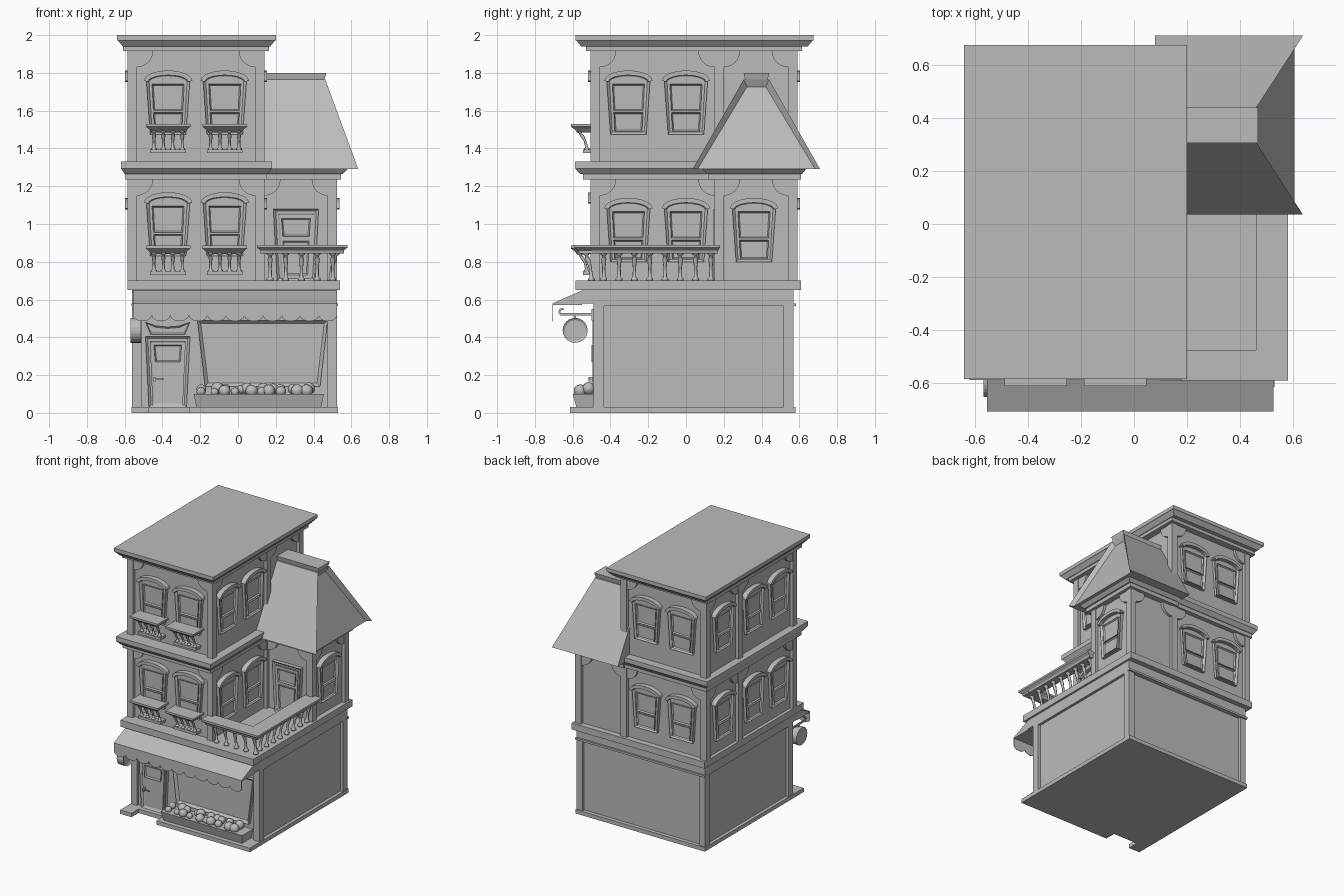
import bpy, bmesh, math, random
from mathutils import Matrix, Vector

if "Cube" in bpy.data.objects:
    bpy.data.objects.remove(bpy.data.objects["Cube"])

GREY = (0.5, 0.5, 0.5, 1)
mat = bpy.data.materials.new("plain_grey")
mat.use_nodes = True
mat.diffuse_color = GREY
mat.node_tree.nodes["Principled BSDF"].inputs["Base Color"].default_value = GREY
ID = Matrix.Identity(4)
FRONT, RIGHT, BACK, LEFT = 0, 90, 180, -90


def at(x, y, z, side=FRONT):
    """Wall frame: local x runs along the wall, local -y points outwards."""
    return Matrix.Translation((x, y, z)) @ Matrix.Rotation(math.radians(side), 4, 'Z')


def finish(name, bm, M=ID, smooth=False):
    bmesh.ops.recalc_face_normals(bm, faces=bm.faces)
    bm.transform(M)
    me = bpy.data.meshes.new(name)
    bm.to_mesh(me)
    bm.free()
    me.materials.append(mat)
    ob = bpy.data.objects.new(name, me)
    bpy.context.collection.objects.link(ob)
    for p in me.polygons:
        p.use_smooth = smooth
    return ob


def skin(bm, rings):
    rings = [[bm.verts.new(p) for p in r] for r in rings]
    n = len(rings[0])
    bm.faces.new(rings[0])
    bm.faces.new(rings[-1])
    for a, b in zip(rings, rings[1:]):
        for i in range(n):
            bm.faces.new((a[i], a[(i + 1) % n], b[(i + 1) % n], b[i]))


def loft_mesh(sections):
    bm = bmesh.new()
    skin(bm, [[(a, c, z), (b, c, z), (b, d, z), (a, d, z)] for a, b, c, d, z in sections])
    bmesh.ops.recalc_face_normals(bm, faces=bm.faces)
    return bm


def loft(name, *sections, M=ID):
    return finish(name, loft_mesh(sections), M)


def box(name, x0, x1, y0, y1, z0, z1, M=ID):
    return loft(name, (x0, x1, y0, y1, z0), (x0, x1, y0, y1, z1), M=M)


def plate(name, pts, depth, M, inset=0, sink=0, base=0):
    """Outline on a wall pushed outwards, optionally with a sunken inner panel."""
    bm = bmesh.new()
    skin(bm, [[(u, -d, v) for u, v in pts] for d in (base, base + depth)])
    bmesh.ops.recalc_face_normals(bm, faces=bm.faces)
    if inset:
        face = [f for f in bm.faces if f.normal.y < -0.99]
        bmesh.ops.inset_individual(bm, faces=face, thickness=inset, depth=-sink)
    return finish(name, bm, M)


def taper(low, high, v0, v1):
    return [(-low, v0), (low, v0), (high, v1), (-high, v1)]


def arc(r, a0, a1, n, cx=0, cz=0, rz=None):
    rz = rz or r
    angs = [math.radians(a0 + (a1 - a0) * i / n) for i in range(n + 1)]
    return [(cx + r * math.cos(a), cz + rz * math.sin(a)) for a in angs]


def post(name, M, height, r, lean):
    """Turned baluster that curves outwards as it rises."""
    bm = bmesh.new()
    rings = []
    for t, k in ((0, 1.5), (.08, 1.5), (.12, .8), (.45, .7), (.75, 1.1), (.88, .7), (.92, 1.5), (1, 1.5)):
        rings.append([(x, y - lean * t * t, height * t) for x, y in arc(r * k, 0, 315, 7)])
    skin(bm, rings)
    finish(name, bm, M, True)


def window(M):
    head = arc(.115, 0, 180, 10, cz=.28, rz=.045)
    plate("window_frame", [(-.095, 0), (.095, 0)] + head, .022, M, .015, .012)
    plate("upper_sash", taper(.078, .085, .125, .265), .012, M, .01, .01, base=.008)
    plate("lower_sash", taper(.072, .078, .015, .115), .016, M, .01, .01, base=.008)
    hood = arc(.128, 0, 180, 10, cz=.283, rz=.055) + arc(.105, 180, 0, 10, cz=.278, rz=.035)
    plate("window_hood", hood, .038, M)


def balconet(M):
    loft("balconet_rail", (-.085, .085, -.09, 0, .01), (-.105, .105, -.115, 0, .03),
         (-.118, .118, -.13, 0, .04), (-.118, .118, -.13, 0, .055), M=M)
    box("balconet_foot", -.095, .095, -.065, 0, -.1, -.08, M)
    for i in range(4):
        post("balconet_post", M @ Matrix.Translation((-.075 + .05 * i, -.045, -.082)), .1, .01, .045)


def spandrels(M, u0, u1):
    """Quarter-round brackets in the top corners of a wall bay."""
    for u, a in ((u0, -90), (u1, 180)):
        plate("bay_bracket", [(u, 0)] + arc(.085, a, a + 90, 6, cx=u), .02, M)


# ground floor
loft_base = [(-.565, -.615), (-.47, -.615), (-.47, -.53), (-.26, -.53), (-.26, -.615),
             (.53, -.615), (.53, .58), (-.565, .58)]
bm = bmesh.new()
skin(bm, [[(x, y, z) for x, y in loft_base] for z in (0, .03)])
finish("base_slab", bm)
box("shop_core", -.54, .505, -.47, .55, .03, .6)
for x in (-.56, .475):
    for y in (-.49, .515):
        box("shop_pilaster", x, x + .05, y, y + .055, .03, .58)
box("shop_beam", -.56, .525, -.49, .57, .565, .58)
box("shop_back_trim", -.565, .53, .56, .583, .565, .58)
box("shop_band", -.56, .525, -.55, .57, .58, .655)
box("floor_ledge", -.585, .54, -.585, .61, .65, .7)

# shop front: door, transom, display window
M = at(-.372, -.47, .03)
plate("shop_door_frame", taper(.1, .118, 0, .375), .025, M, .018, .012)
plate("shop_door", taper(.08, .095, .01, .35), .012, M, .012, .004, base=.012)
plate("door_window", taper(.066, .074, .24, .33), .014, M, .01, .01, base=.016)
transom = [(-.09, .385), (.09, .385)] + [(.118, .45), (.06, .43), (0, .425), (-.06, .43), (-.118, .45)]
plate("transom", transom, .02, M, .008, .006)
box("door_handle", -.075, -.02, -.045, -.038, .145, .152, M)
box("door_handle_stem", -.075, -.066, -.045, -.02, .135, .16, M)
M = at(.13, -.47, 0)
plate("display_window", taper(.305, .345, .14, .49), .025, M, .025, .018)

# planter with rounded plants
loft("planter", (-.22, .44, -.58, -.47, .03), (-.235, .455, -.6, -.47, .1))
random.seed(4)
for i in range(20):
    r = random.uniform(.02, .035)
    bm = bmesh.new()
    bmesh.ops.create_uvsphere(bm, u_segments=12, v_segments=8, radius=r)
    spot = (-.19 + .06 * (i // 2) + random.uniform(-.01, .03), -.56 + .045 * (i % 2), .1 + .5 * r + .012 * (i % 2))
    finish("planter_plant", bm, Matrix.Translation(spot), True)

# awning with scalloped valance
M = at(-.555, 0, 0, RIGHT)
plate("awning", [(-.706, .572), (-.55, .572), (-.55, .648), (-.706, .58)], 1.08, M.copy() @ Matrix.Identity(4))
edge = [(.525, .575), (-.555, .575)]
step = 1.08 / 11
for i in range(11):
    edge += arc(step / 2, 180, 360, 6, cx=-.555 + step * (i + .5), cz=.515, rz=.03)
plate("valance", edge, .003, at(0, -.703, 0))

# hanging round sign
sign = arc(.066, 0, 345, 23, cx=-.587, cz=.437)
plate("round_sign", sign, .055, at(-.568, 0, 0, RIGHT), .012, .008)
box("sign_bracket", -.545, -.535, -.665, -.47, .515, .528)
box("sign_hanger", -.545, -.535, -.592, -.582, .5, .52)
hook = arc(.02, 270, 60, 7, cx=-.655, cz=.535) + arc(.01, 60, 270, 7, cx=-.655, cz=.535)
plate("sign_hook", hook, .01, at(-.545, 0, 0, RIGHT))
box("sign_wall_plate", -.55, -.53, -.5, -.485, .49, .55)

# main tower and side wing
box("tower_core", -.56, .115, -.48, .565, .65, 1.95)
box("wing_core", .1, .5, .175, .565, .65, 1.27)
for x in (-.585, .09):
    for y in (-.505, .15, .54):
        box("tower_pilaster", x, x + .05, y, y + .05, .7, 1.93)
for y in (.15, .54):
    box("wing_pilaster", .475, .525, y, y + .05, .7, 1.25)
for top in (1.235, 1.915):
    for y, side in ((-.48, FRONT), (.565, BACK)):
        spandrels(at(-.2225, y, top, side), -.3125, .3125)
    for a, b in ((-.455, .15), (.2, .54)):
        spandrels(at(-.56, 0, top, LEFT), -b, -a)
        spandrels(at(.115, 0, top, RIGHT), a, b)
spandrels(at(0, .175, 1.235), .14, .475)
spandrels(at(0, .565, 1.235, BACK), -.475, -.14)
spandrels(at(.5, 0, 1.235, RIGHT), .2, .54)

# cornices
box("roof_frieze", -.61, .165, -.53, .615, 1.915, 1.945)
loft("roof_cornice", (-.61, .17, -.555, .645, 1.94), (-.635, .195, -.58, .67, 1.97),
     (-.64, .2, -.585, .675, 1.972), (-.64, .2, -.585, .675, 2))
box("mid_frieze", -.595, .15, -.545, .6, 1.235, 1.268)
loft("mid_cornice", (-.6, .155, -.56, .605, 1.265), (-.62, .18, -.588, .63, 1.295),
     (-.62, .18, -.588, .63, 1.33))
box("wing_frieze", .1, .545, .12, .61, 1.235, 1.268)
loft("wing_cornice", (.1, .555, .11, .615, 1.265), (.1, .585, .085, .64, 1.295))

# wing roof with a sunken end panel between the rakes
bm = loft_mesh([(.08, .637, .035, .71, 1.29), (.08, .462, .305, .44, 1.765)])
end = [f for f in bm.faces if f.normal.x > .5]
bmesh.ops.inset_individual(bm, faces=end, thickness=.035, depth=-.03)
low = sorted(end[0].verts, key=lambda v: v.co.z)
for a, b in ((low[0], low[2]), (low[1], low[3])):
    if (a.co.y - .37) * (b.co.y - .37) < 0:
        b = low[3] if b is low[2] else low[2]
    a.co += (a.co - b.co) * ((a.co.z - 1.29) / (b.co.z - a.co.z))
flat = [f for f in bm.faces if all(v.co.z < 1.291 for v in f.verts)]
bmesh.ops.delete(bm, geom=flat, context='FACES_KEEP_BOUNDARY')
bmesh.ops.holes_fill(bm, edges=[e for e in bm.edges if e.is_boundary], sides=0)
finish("wing_roof", bm)
loft("wing_ridge", (.1, .455, .315, .43, 1.755), (.1, .468, .305, .44, 1.8))

# windows and balconets
for x in (-.37, -.07):
    for z in (.83, 1.475):
        window(at(x, -.48, z))
        balconet(at(x, -.48, z))
    for z in (.8, 1.475):
        window(at(x, .565, z, BACK))
for z in (.8, 1.475):
    for y in (-.305, 0, .365):
        window(at(-.56, y, z, LEFT))
    for y in (-.305, 0):
        window(at(.115, y, z, RIGHT))
window(at(.5, .36, .8, RIGHT))

# balcony door and railing
M = at(.307, .175, .7)
plate("balcony_door_frame", taper(.1, .12, 0, .38), .03, M, .018, .012)
plate("balcony_door", taper(.08, .095, 0, .355), .012, M, .012, .004, base=.012)
plate("balcony_door_window", taper(.07, .077, .235, .33), .014, M, .01, .01, base=.016)
plate("balcony_door_panel", taper(.062, .07, .03, .21), .012, M, .01, .006, base=.016)
loft("front_rail", (.12, .56, -.565, -.5, .845), (.12, .56, -.57, -.495, .86),
     (.1, .58, -.59, -.475, .875), (.1, .58, -.59, -.475, .89))
loft("side_rail", (.485, .555, -.565, .17, .845), (.48, .56, -.57, .17, .86),
     (.46, .58, -.59, .18, .875), (.46, .58, -.59, .18, .89))
for i in range(5):
    post("front_baluster", at(.17 + .083 * i, -.5, .7), .15, .012, .035)
for i in range(8):
    post("side_baluster", at(.49, -.435 + .081 * i, .7, RIGHT), .15, .012, .035)
